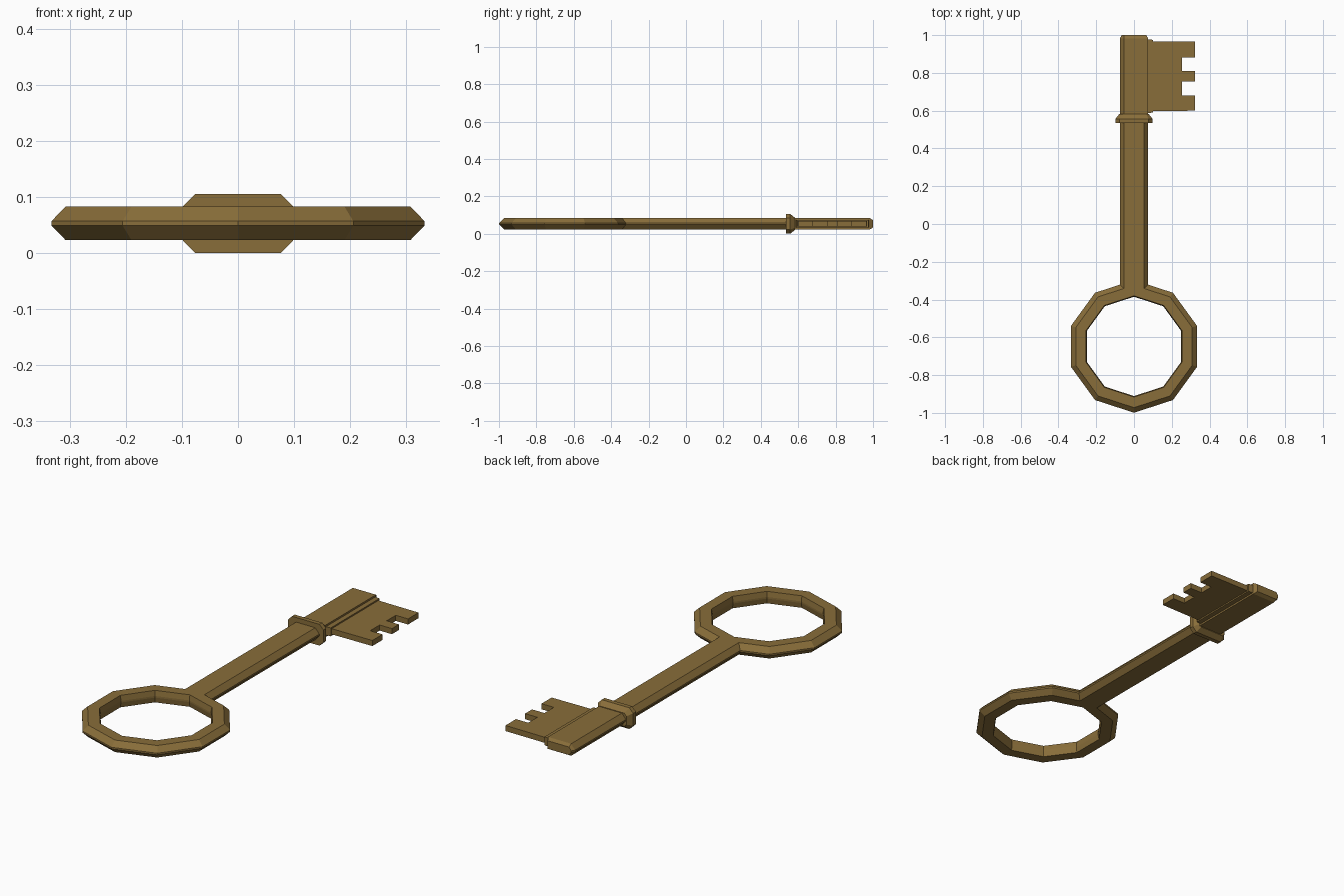
import bpy
import bmesh
from math import sin, cos, tan, radians

cube = bpy.data.objects.get("Cube")
if cube:
    bpy.data.objects.remove(cube, do_unlink=True)

COLOUR = (0.25, 0.155, 0.042, 1)
brass = bpy.data.materials.new("aged brass")
brass.use_nodes = True
brass.diffuse_color = COLOUR
brass.node_tree.nodes["Principled BSDF"].inputs["Base Color"].default_value = COLOUR

MID = 0.053          # height of the key's middle plane
HALF = 0.03          # half thickness of bow and shaft
BOW_Y = -0.648
COLLAR_Y = 0.55


def finish(name, bm):
    bmesh.ops.recalc_face_normals(bm, faces=bm.faces)
    mesh = bpy.data.meshes.new(name)
    bm.to_mesh(mesh)
    bm.free()
    mesh.materials.append(brass)
    obj = bpy.data.objects.new(name, mesh)
    bpy.context.collection.objects.link(obj)
    return obj


def bridge(bm, a, b):
    n = len(a)
    for i in range(n):
        j = (i + 1) % n
        bm.faces.new((a[i], a[j], b[j], b[i]))


def loft(name, sections):
    """Skin matching cross-sections and cap both ends."""
    bm = bmesh.new()
    rings = [[bm.verts.new(p) for p in s] for s in sections]
    for a, b in zip(rings, rings[1:]):
        bridge(bm, a, b)
    bm.faces.new(rings[0])
    bm.faces.new(rings[-1])
    return finish(name, bm)


def plate(name, outline, half):
    return loft(name, [[(x, y, MID + s * half) for x, y in outline] for s in (-1, 1)])


def decagon(r):
    """Ten corners, clockwise, ending with the one nearest the shaft."""
    return [(r * sin(radians(36 * i)), BOW_Y + r * cos(radians(36 * i))) for i in range(1, 11)]


def outline(r, w):
    """Bow outline that opens into a shaft of half width w."""
    base = BOW_Y + r - w * tan(radians(18))
    return decagon(r)[:9] + [(-w, base), (-w, COLLAR_Y), (w, COLLAR_Y), (w, base)]


# Bow and shaft: one chamfered body with a ten-sided hole
bm = bmesh.new()
outer, inner = [], []
for z, r, w, hole in ((-HALF, 0.324, 0.053, 0.268), (-0.004, 0.351, 0.075, 0.263),
                      (0.004, 0.351, 0.075, 0.263), (HALF, 0.324, 0.053, 0.268)):
    outer.append([bm.verts.new((x, y, MID + z)) for x, y in outline(r, w)])
    inner.append([bm.verts.new((x, y, MID + z)) for x, y in decagon(hole)])
for loops in (outer, inner):
    for a, b in zip(loops, loops[1:]):
        bridge(bm, a, b)
for o, h in ((outer[0], inner[0]), (outer[-1], inner[-1])):
    for i in range(8):
        bm.faces.new((o[i], o[i + 1], h[i + 1], h[i]))
    bm.faces.new((o[8], o[9], h[9], h[8]))
    bm.faces.new((o[9], o[12], h[9]))
    bm.faces.new((o[12], o[0], h[0], h[9]))
    bm.faces.new((o[9], o[10], o[11], o[12]))
finish("bow_and_shaft", bm)


# Collar: octagonal band tapering towards the tip
def octagon(y, w, h, c):
    pts = [(w, h - c), (w - c, h), (c - w, h), (-w, h - c),
           (-w, c - h), (c - w, -h), (w - c, -h), (w, c - h)]
    return [(x, y, MID + z) for x, z in pts]


loft("collar", [octagon(0.535, 0.098, 0.053, 0.022),
                octagon(0.557, 0.098, 0.053, 0.022),
                octagon(0.582, 0.078, 0.033, 0.012)])


# Tip: shaft end, chamfered on the side away from the bit
def tip_section(y, trim):
    h = HALF - trim
    left = trim - 0.075
    pts = [(0.075 - trim, h), (-0.053, h), (left, 0.004),
           (left, -0.004), (-0.053, -h), (0.075 - trim, -h)]
    return [(x, y, MID + z) for x, z in pts]


loft("tip", [tip_section(0.56, 0), tip_section(0.983, 0), tip_section(1.0, 0.01)])

# Bit: raised root strip and a thin plate with three teeth
plate("bit_root", [(0.05, 0.585), (0.1, 0.59), (0.1, 0.975), (0.05, 0.98)], 0.021)

edge = []
for low, high in ((0.6, 0.68), (0.755, 0.81), (0.882, 0.965)):
    edge += [(0.255, low), (0.323, low), (0.323, high), (0.255, high)]
edge = edge[1:-1]
plate("bit_teeth", [(0.06, 0.597)] + edge + [(0.06, 0.967)], 0.014)
